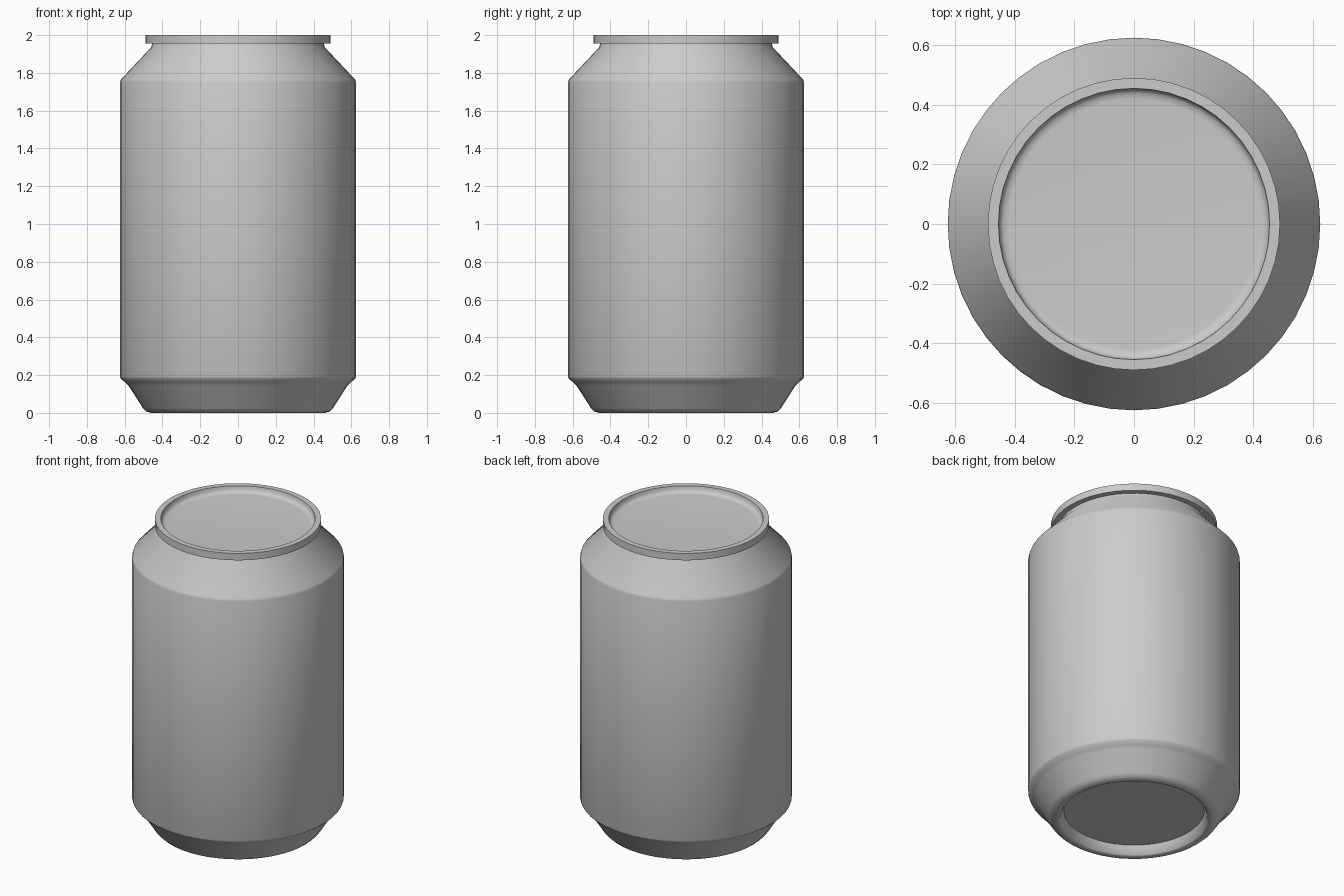
import bpy, bmesh, math

if "Cube" in bpy.data.objects:
    bpy.data.objects.remove(bpy.data.objects["Cube"])

SEGMENTS = 48


def lathe(name, profile):
    """Revolve (radius, z) points around z; radius 0 becomes a pole."""
    bm = bmesh.new()
    verts = [bm.verts.new((r, 0, z)) for r, z in profile]
    edges = [bm.edges.new(pair) for pair in zip(verts, verts[1:])]
    bmesh.ops.spin(bm, geom=verts + edges, cent=(0, 0, 0), axis=(0, 0, 1),
                   angle=math.tau, steps=SEGMENTS, use_merge=True)
    bmesh.ops.remove_doubles(bm, verts=bm.verts, dist=1e-5)
    bmesh.ops.recalc_face_normals(bm, faces=bm.faces)
    mesh = bpy.data.meshes.new(name)
    bm.to_mesh(mesh)
    bm.free()
    obj = bpy.data.objects.new(name, mesh)
    bpy.context.collection.objects.link(obj)
    bpy.ops.object.select_all(action='DESELECT')
    obj.select_set(True)
    bpy.context.view_layer.objects.active = obj
    bpy.ops.object.shade_smooth_by_angle(angle=math.radians(50))
    return obj


# Whole closed can: recessed base, body, tapered neck, rim and sunken lid
lathe("can", [
    # recessed base
    (0, 0.06), (0.415, 0.06), (0.435, 0.005), (0.445, 0.0),
    # foot and lower taper
    (0.46, 0.0), (0.485, 0.007), (0.503, 0.025), (0.58, 0.145), (0.595, 0.16),
    # straight wall
    (0.62, 0.18), (0.625, 0.192), (0.625, 1.75), (0.62, 1.765),
    # neck
    (0.46, 1.935), (0.455, 1.955),
    # rim
    (0.49, 1.955), (0.49, 2.0), (0.455, 2.0),
    # sunken lid
    (0.452, 1.975), (0.44, 1.962), (0.42, 1.96), (0, 1.96),
])
